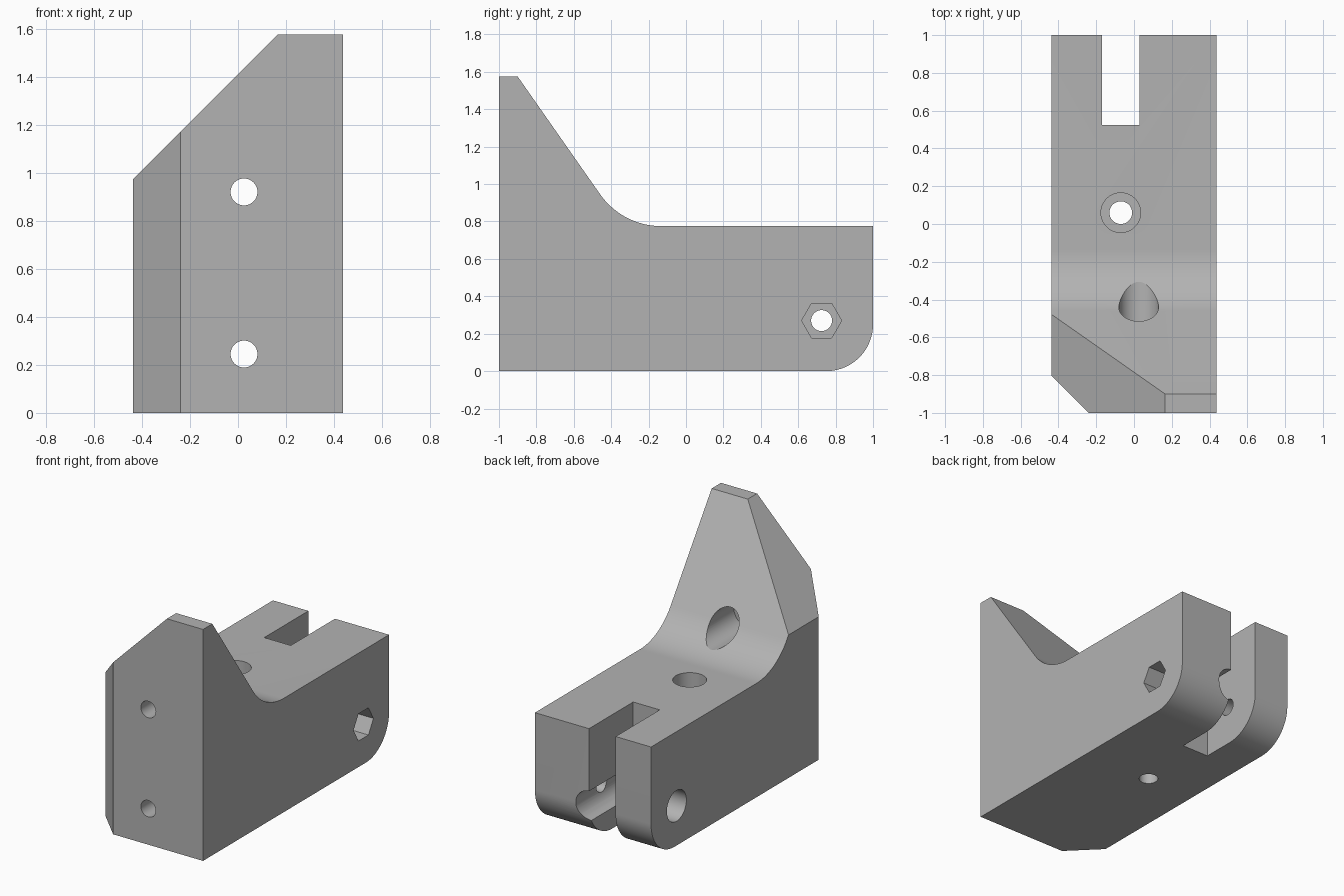
import bpy
import bmesh
from math import cos, sin, tan, radians, pi

if "Cube" in bpy.data.objects:
    bpy.data.objects.remove(bpy.data.objects["Cube"], do_unlink=True)

gray = bpy.data.materials.new("plain gray")
gray.use_nodes = True
color = (0.45, 0.45, 0.45, 1)
gray.diffuse_color = color
gray.node_tree.nodes["Principled BSDF"].inputs["Base Color"].default_value = color


def arc(cy, cz, r, start, end, steps=24):
    angles = [radians(start + (end - start) * i / steps) for i in range(steps + 1)]
    return [(cy + r * cos(a), cz + r * sin(a)) for a in angles]


def prism(name, outline, axis, lo, hi):
    """Extrude a 2D outline along an axis; the outline uses the other two axes in order."""
    def place(p, d):
        co = list(p)
        co.insert("xyz".index(axis), d)
        return co
    bm = bmesh.new()
    base = bm.faces.new([bm.verts.new(place(p, lo)) for p in outline])
    tops = bmesh.ops.extrude_face_region(bm, geom=[base])["geom"]
    shift = place((0, 0), hi - lo)
    bmesh.ops.translate(bm, vec=shift, verts=[v for v in tops if isinstance(v, bmesh.types.BMVert)])
    bmesh.ops.recalc_face_normals(bm, faces=bm.faces)
    mesh = bpy.data.meshes.new(name)
    bm.to_mesh(mesh)
    bm.free()
    mesh.materials.append(gray)
    obj = bpy.data.objects.new(name, mesh)
    bpy.context.collection.objects.link(obj)
    return obj


def hole(name, axis, center, r, lo, hi, sides=48):
    ring = [(center[0] + r * cos(2 * pi * i / sides), center[1] + r * sin(2 * pi * i / sides))
            for i in range(sides)]
    return prism(name, ring, axis, lo, hi)


# Body side profile: tall front, sloped and filleted back, rounded lower rear
HALF, DECK, TOP = 0.437, 0.775, 1.575
SLOPE, FILLET = 55, 0.4
corner_y = -0.9 + (TOP - DECK) / tan(radians(SLOPE))
fillet_y = corner_y + FILLET * tan(radians(SLOPE / 2))
profile = [(-1, 0)] + arc(0.75, 0.25, 0.25, -90, 0) + [(1, DECK)]
profile += arc(fillet_y, DECK + FILLET, FILLET, -90, -90 - SLOPE)
profile += [(-0.9, TOP), (-1, TOP)]
body = prism("bracket_body", profile, "x", -HALF, HALF)

BORE, SHANK = 0.105, 0.056
SCREW_X, PIVOT, DRAIN = 0.025, (0.725, 0.27), (-0.07, 0.06)
cutters = [
    # Corner chamfers
    prism("top_chamfer", [(-0.835, 0.575), (0.465, 1.875), (-0.835, 1.875)], "y", -1.2, 1.2),
    prism("side_chamfer", [(-0.64, -0.6), (-0.64, -1.2), (-0.04, -1.2)], "z", -0.2, 2),
    # Rear slot
    prism("rear_slot", [(-0.17, 0.525), (0.03, 0.525), (0.03, 1.2), (-0.17, 1.2)], "z", -0.2, 1),
    # Vertical bolt hole
    hole("vertical_bore", "z", DRAIN, BORE, 0.5, 1),
    hole("vertical_shank", "z", DRAIN, 0.06, -0.2, 0.9),
    # Pivot hole with hexagonal nut pocket and round head pocket
    hole("nut_pocket", "x", PIVOT, 0.107, 0.28, 0.6, 6),
    hole("head_pocket", "x", PIVOT, BORE, -0.6, -0.3),
    hole("pivot_shank", "x", PIVOT, SHANK, -0.5, 0.5),
]
# Two mounting screw holes through the front, counterbored from behind
for z in (0.92, 0.245):
    cutters.append(hole("screw_bore", "y", (SCREW_X, z), BORE, -0.7, 1.2))
    cutters.append(hole("screw_shank", "y", (SCREW_X, z), SHANK, -1.2, -0.6))

bpy.context.view_layer.objects.active = body
for cutter in cutters:
    mod = body.modifiers.new(cutter.name, "BOOLEAN")
    mod.operation, mod.solver, mod.object = "DIFFERENCE", "EXACT", cutter
    bpy.ops.object.modifier_apply(modifier=mod.name)
    bpy.data.objects.remove(cutter, do_unlink=True)

# Smooth the curved surfaces, keep edges sharp
bpy.ops.object.select_all(action="DESELECT")
body.select_set(True)
bpy.ops.object.shade_smooth_by_angle(angle=radians(25))
